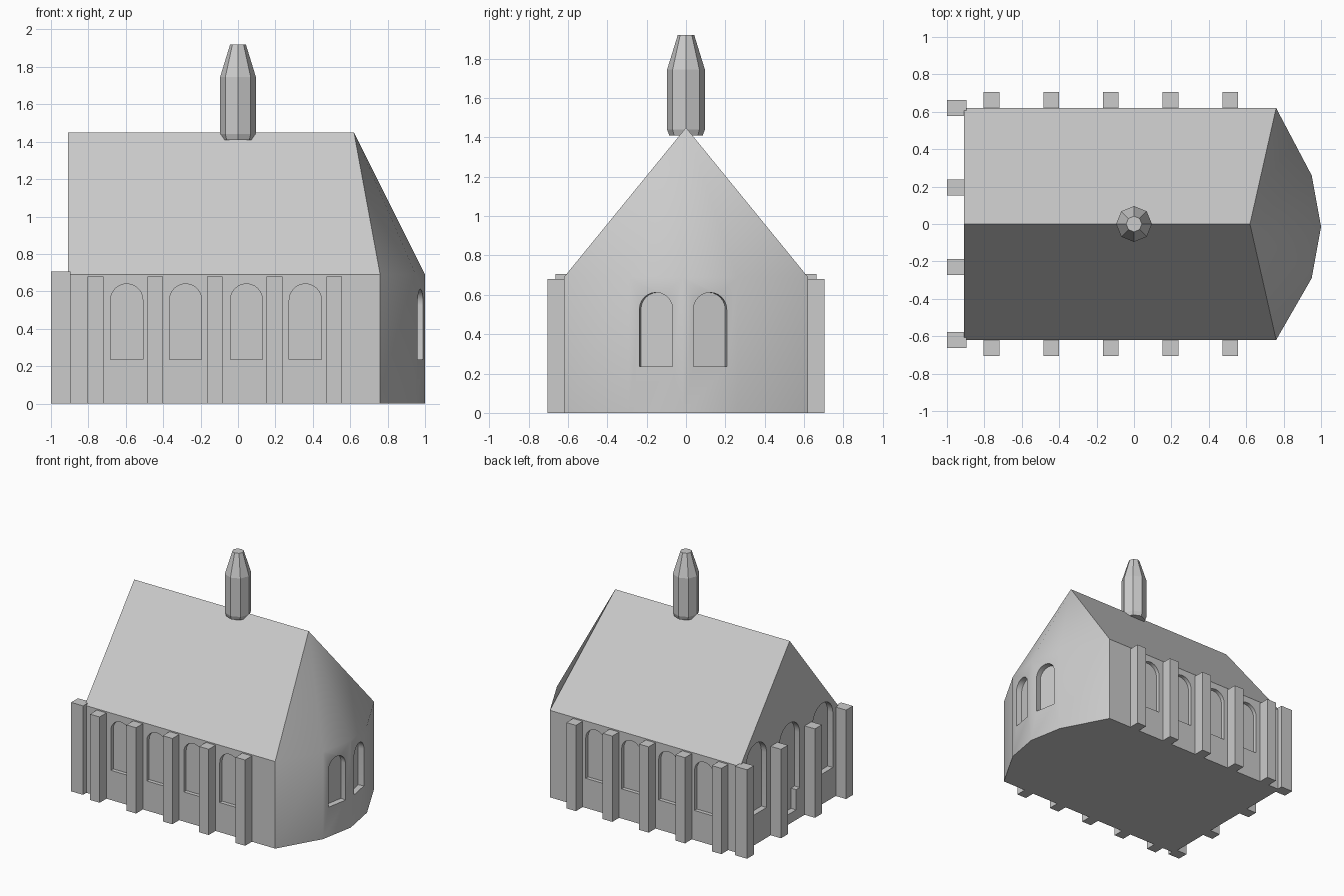
import bpy, bmesh, math
from mathutils import Matrix, Vector

if "Cube" in bpy.data.objects:
    bpy.data.objects.remove(bpy.data.objects["Cube"])

stone = bpy.data.materials.new("pale grey stone")
stone.diffuse_color = (0.6, 0.6, 0.6, 1)
stone.use_nodes = True
stone.node_tree.nodes["Principled BSDF"].inputs["Base Color"].default_value = stone.diffuse_color


def make_object(name, bm):
    bmesh.ops.recalc_face_normals(bm, faces=bm.faces)
    me = bpy.data.meshes.new(name)
    bm.to_mesh(me)
    bm.free()
    ob = bpy.data.objects.new(name, me)
    bpy.context.collection.objects.link(ob)
    me.materials.append(stone)
    return ob


def box(name, x0, x1, y0, y1, z1):
    bm = bmesh.new()
    m = Matrix.Translation(((x0 + x1) / 2, (y0 + y1) / 2, z1 / 2)) @ Matrix.Diagonal((x1 - x0, y1 - y0, z1, 1))
    bmesh.ops.create_cube(bm, size=1, matrix=m)
    return make_object(name, bm)


def arch(half, bottom, top, steps=12):
    """Round-headed window outline as (sideways, height) points."""
    spring = top - half
    pts = [(-half, bottom), (half, bottom)]
    for i in range(steps + 1):
        a = math.pi * i / steps
        pts.append((half * math.cos(a), spring + half * math.sin(a)))
    return pts


def add_niche(bm, x, y, angle, profile, depth=0.045):
    """Cutter prism for a niche in a wall whose outward normal is at angle."""
    n = Vector((math.cos(angle), math.sin(angle), 0))
    side = Vector((-n.y, n.x, 0))
    c = Vector((x, y, 0))
    rings = [[bm.verts.new(c + side * s + n * d + Vector((0, 0, z))) for s, z in profile]
             for d in (-depth, 0.03)]
    bm.faces.new(rings[0])
    bm.faces.new(rings[1])
    k = len(profile)
    for i in range(k):
        j = (i + 1) % k
        bm.faces.new((rings[0][i], rings[0][j], rings[1][j], rings[1][i]))


# Church body: walls, gabled roof and polygonal apse as one shell
BACK, EAVE, RIDGE, W = -0.91, 0.69, 1.45, 0.62
apse = [(0.76, -W), (0.95, -0.29), (1.0, -0.015), (0.95, 0.26), (0.76, W)]
plan = [(BACK, -W)] + apse + [(BACK, W)]
bm = bmesh.new()
low = [bm.verts.new((x, y, 0)) for x, y in plan]
top = [bm.verts.new((x, y, EAVE)) for x, y in plan]
r0 = bm.verts.new((BACK, 0, RIDGE))
r1 = bm.verts.new((0.62, 0, RIDGE))
bm.faces.new(low)
for i in range(6):
    bm.faces.new((low[i], low[i + 1], top[i + 1], top[i]))
bm.faces.new((low[6], low[0], top[0], r0, top[6]))      # gable wall
bm.faces.new((top[0], top[1], r1, r0))                  # roof slopes
bm.faces.new((top[5], top[6], r0, r1))
for i in range(1, 5):                                   # apse roof fan
    bm.faces.new((top[i], top[i + 1], r1))
body = make_object("church_body", bm)

# Window niches
bm = bmesh.new()
for x in (-0.595, -0.28, 0.045, 0.36):
    for s in (-1, 1):
        add_niche(bm, x, s * W, s * math.pi / 2, arch(0.086, 0.235, 0.64), 0.03)
for (xa, ya), (xb, yb) in ((apse[1], apse[2]), (apse[2], apse[3])):
    add_niche(bm, (xa + xb) / 2, (ya + yb) / 2, math.atan2(xa - xb, yb - ya), arch(0.086, 0.235, 0.612))
for y in (-0.415, 0.415):
    add_niche(bm, BACK, y, math.pi, arch(0.125, 0.24, 0.80))
# Middle gable window with the doorway below it
door = [(-0.125, 0.24), (-0.08, 0.24), (-0.08, 0.08), (0.08, 0.08), (0.08, 0.24)]
add_niche(bm, BACK, 0, math.pi, door + arch(0.125, 0.24, 0.80)[1:])
cutter = make_object("niche_cutter", bm)
cutter.hide_render = True
mod = body.modifiers.new("niches", 'BOOLEAN')
mod.operation = 'DIFFERENCE'
mod.solver = 'EXACT'
mod.object = cutter
bpy.context.view_layer.objects.active = body
body.select_set(True)
bpy.ops.object.modifier_apply(modifier=mod.name)
bpy.data.objects.remove(cutter)
bpy.ops.object.shade_smooth_by_angle(angle=math.radians(30))

# Side buttresses
for i in range(5):
    x = -0.762 + 0.319 * i
    box(f"side_buttress_front_{i}", x - 0.042, x + 0.042, -0.705, -W + 0.01, 0.68)
    box(f"side_buttress_back_{i}", x - 0.042, x + 0.042, W - 0.01, 0.705, 0.68)

# Gable buttresses
for i, y in enumerate((-0.62, -0.23, 0.195, 0.62)):
    box(f"gable_buttress_{i}", -1.0, -0.895, y - 0.043, y + 0.043, 0.705)

# Octagonal ridge turret with tapered cap
bm = bmesh.new()
rings = [[bm.verts.new((r * math.cos(math.pi * k / 4), r * math.sin(math.pi * k / 4), z)) for k in range(8)]
         for r, z in ((0.085, 1.41), (0.096, 1.44), (0.096, 1.745), (0.042, 1.92))]
for a, b in zip(rings, rings[1:]):
    for k in range(8):
        bm.faces.new((a[k], a[(k + 1) % 8], b[(k + 1) % 8], b[k]))
bm.faces.new(rings[0])
bm.faces.new(rings[-1])
make_object("ridge_turret", bm)
